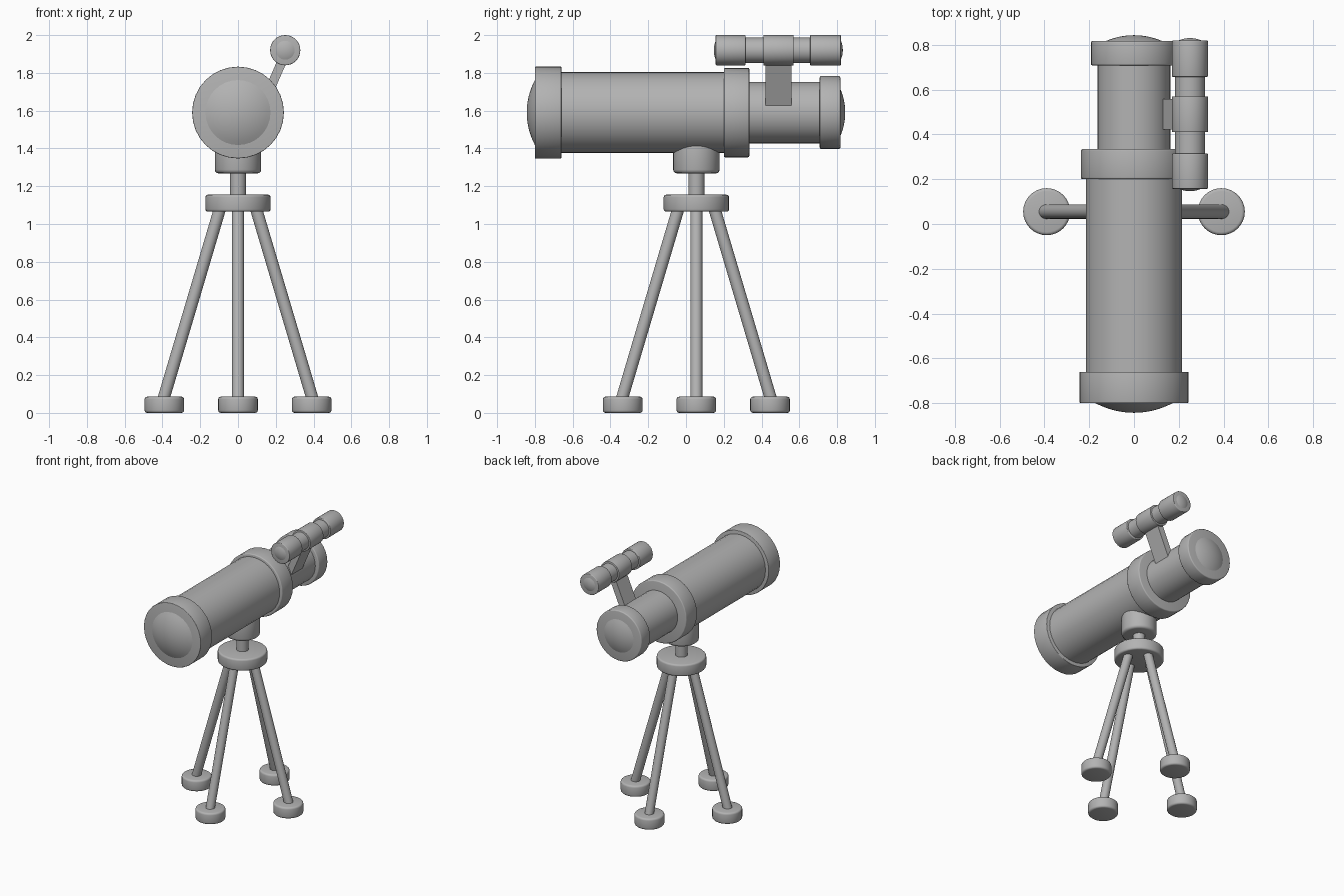
import bpy, bmesh
from math import pi, sin, cos, radians, sqrt
from mathutils import Vector, Matrix

cube = bpy.data.objects.get("Cube")
if cube:
    bpy.data.objects.remove(cube, do_unlink=True)

grey = bpy.data.materials.new("plain grey")
grey.use_nodes = True
GREY = (0.45, 0.45, 0.45, 1)
grey.diffuse_color = GREY
grey.node_tree.nodes["Principled BSDF"].inputs["Base Color"].default_value = GREY


def finish(name, bm):
    """Turn a bmesh into a smooth-shaded object with crisp edges."""
    bmesh.ops.recalc_face_normals(bm, faces=bm.faces)
    mesh = bpy.data.meshes.new(name)
    bm.to_mesh(mesh)
    bm.free()
    mesh.materials.append(grey)
    ob = bpy.data.objects.new(name, mesh)
    bpy.context.collection.objects.link(ob)
    bpy.ops.object.select_all(action='DESELECT')
    ob.select_set(True)
    bpy.context.view_layer.objects.active = ob
    bpy.ops.object.shade_smooth_by_angle(angle=radians(40))
    return ob


def lathe(name, profile, start, direction, sides=32):
    """Spin (radius, height) points around an axis."""
    bm = bmesh.new()
    verts = [bm.verts.new((r, 0, h)) for r, h in profile]
    edges = [bm.edges.new(pair) for pair in zip(verts, verts[1:])]
    bmesh.ops.spin(bm, geom=verts + edges, cent=(0, 0, 0), axis=(0, 0, 1),
                   angle=2 * pi, steps=sides, use_merge=True)
    bmesh.ops.remove_doubles(bm, verts=bm.verts, dist=0.0001)
    turn = Vector((0, 0, 1)).rotation_difference(Vector(direction)).to_matrix().to_4x4()
    bm.transform(Matrix.Translation(start) @ turn)
    return finish(name, bm)


def rod(name, start, end, radius, bevel=0.0, sides=32):
    """Cylinder between two points with rounded rims."""
    axis = Vector(end) - Vector(start)
    length = axis.length
    arc = [(radius - bevel + bevel * sin(a * pi / 6), bevel - bevel * cos(a * pi / 6))
           for a in range(4)] if bevel else [(radius, 0)]
    profile = [(0, 0)] + arc + [(r, length - h) for r, h in reversed(arc)] + [(0, length)]
    return lathe(name, profile, start, axis.normalized(), sides)


def lens(name, center, radius, depth, facing):
    """Shallow spherical cap bulging along the y axis."""
    ball = (radius ** 2 + depth ** 2) / (2 * depth)
    profile = []
    for i in range(9):
        r = radius * (1 - i / 8)
        profile.append((r, sqrt(ball ** 2 - r ** 2) - ball + depth))
    return lathe(name, profile, center, (0, facing, 0))


# Main telescope: barrels along y
AXIS_Z = 1.59
for name, y0, y1, radius, bevel in (
        ("front_ring", -0.80, -0.66, 0.243, 0.004),
        ("main_tube", -0.70, 0.25, 0.215, 0),
        ("collar", 0.20, 0.335, 0.237, 0.008),
        ("rear_tube", 0.30, 0.75, 0.163, 0),
        ("eyepiece_ring", 0.708, 0.817, 0.193, 0.008)):
    rod(name, (0, y0, AXIS_Z), (0, y1, AXIS_Z), radius, bevel)
lens("front_lens", (0, -0.80, AXIS_Z), 0.172, 0.043, -1)
lens("eyepiece_lens", (0, 0.817, AXIS_Z), 0.125, 0.026, 1)

# Finder scope beside the rear tube
FX, FZ = 0.25, 1.92
for name, y0, y1, radius, bevel in (
        ("finder_tube", 0.20, 0.78, 0.067, 0),
        ("finder_front_ring", 0.157, 0.315, 0.08, 0.005),
        ("finder_middle_ring", 0.41, 0.57, 0.08, 0.003),
        ("finder_rear_ring", 0.657, 0.82, 0.08, 0.005)):
    rod(name, (FX, y0, FZ), (FX, y1, FZ), radius, bevel)
lens("finder_front_lens", (FX, 0.157, FZ), 0.05, 0.01, -1)
lens("finder_rear_lens", (FX, 0.82, FZ), 0.05, 0.01, 1)

# Slanted bracket joining the finder to the rear tube
low, high = Vector((0.128, 0.49, 1.62)), Vector((0.252, 0.49, 1.905))
span = high - low
bm = bmesh.new()
bmesh.ops.create_cube(bm, size=1)
bm.transform(Matrix.Translation((low + high) / 2)
             @ Vector((0, 0, 1)).rotation_difference(span).to_matrix().to_4x4()
             @ Matrix.Diagonal((0.049, 0.136, span.length, 1)))
finish("finder_bracket", bm)

# Mount and tripod hub
PY = 0.055
rod("mount_cup", (0, PY, 1.268), (0, PY, 1.46), 0.123, 0.02)
rod("mount_post", (0, PY, 1.13), (0, PY, 1.29), 0.043)
rod("tripod_hub", (0, PY, 1.065), (0, PY, 1.155), 0.173, 0.013)

# Four splayed legs with round feet
for name, dx, dy in (("left", 1, 0), ("right", -1, 0), ("front", 0, -1), ("back", 0, 1)):
    rod(name + "_leg", (dx * 0.403, PY + dy * 0.403, 0.045),
        (dx * 0.09, PY + dy * 0.09, 1.10), 0.032, sides=24)
    foot = Vector((dx * 0.39, PY + dy * 0.39, 0))
    rod(name + "_foot", foot, foot + Vector((0, 0, 0.086)), 0.105, 0.014)
